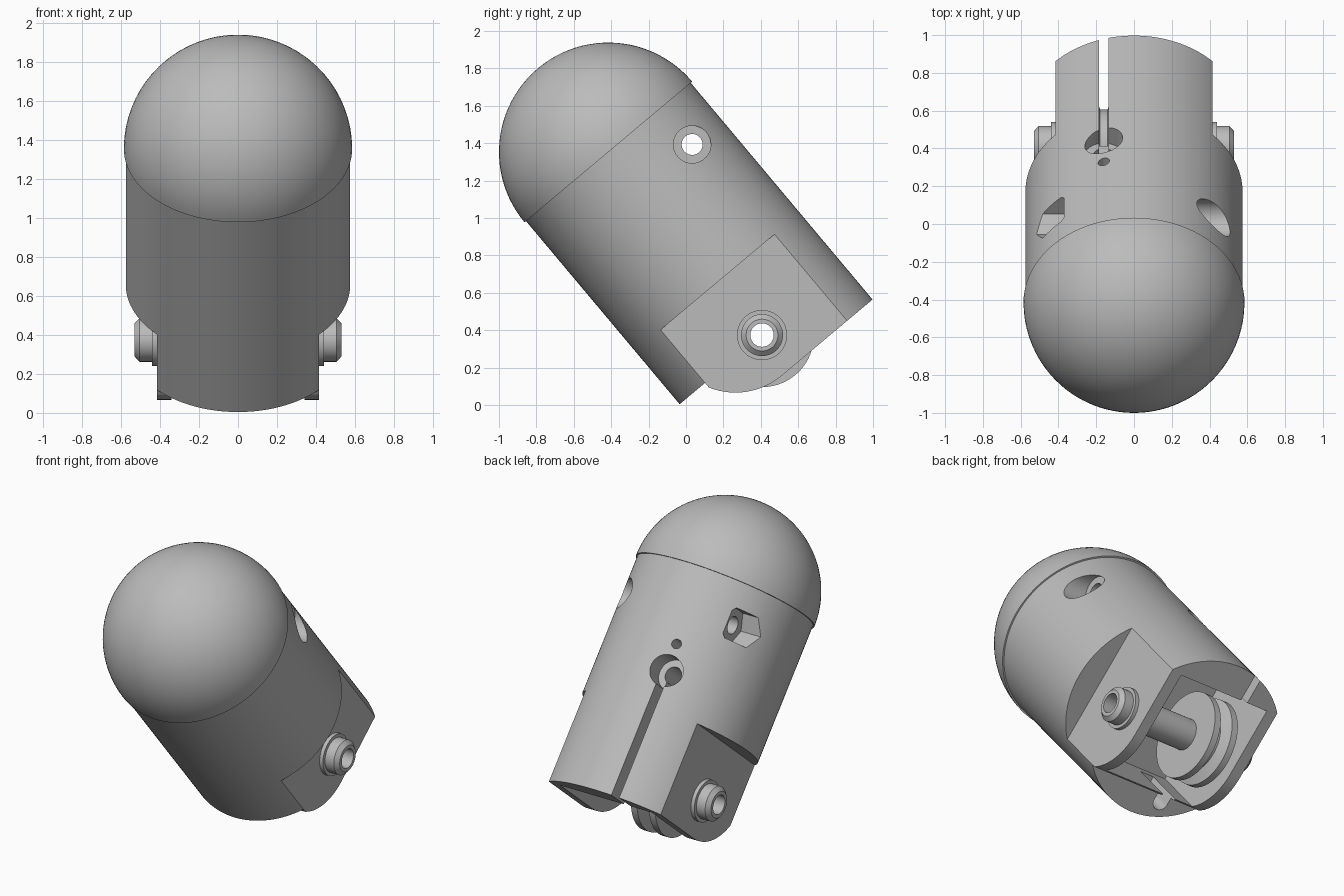
import bpy, bmesh, math
from mathutils import Matrix, Vector

if "Cube" in bpy.data.objects:
    bpy.data.objects.remove(bpy.data.objects["Cube"], do_unlink=True)

R = 0.575          # body radius
END = 1.512        # distance from dome seam to the long end
AXLE = 1.278       # distance from dome seam to the axle
CORD = -0.16       # sideways position of cord slot and pulley
PLACE = Matrix.Translation((0, -0.415, 1.353)) @ Matrix.Rotation(math.radians(40), 4, 'X')

grey = bpy.data.materials.new("plain_grey")
grey.use_nodes = True
grey.diffuse_color = (0.5, 0.5, 0.5, 1)
grey.node_tree.nodes["Principled BSDF"].inputs["Base Color"].default_value = (0.5, 0.5, 0.5, 1)


def finish(bm, name):
    """Turn a bmesh into a linked object."""
    bmesh.ops.recalc_face_normals(bm, faces=bm.faces[:])
    mesh = bpy.data.meshes.new(name)
    bm.to_mesh(mesh)
    bm.free()
    ob = bpy.data.objects.new(name, mesh)
    bpy.context.collection.objects.link(ob)
    mesh.materials.append(grey)
    return ob


# Positions are (side, up, along): along runs from the dome seam to the open end
def box(name, side, up, along):
    bm = bmesh.new()
    bmesh.ops.create_cube(bm, size=1)
    for v in bm.verts:
        s, u, a = (lo + (hi - lo) * (c + 0.5)
                   for c, (lo, hi) in zip(v.co, (side, up, along)))
        v.co = (s, u, -a)
    return finish(bm, name)


def rod(name, axis, radius, start, end, sides=48):
    start = Vector((start[0], start[1], -start[2]))
    end = Vector((end[0], end[1], -end[2]))
    turn = {'X': Matrix.Rotation(math.pi / 2, 4, 'Y'),
            'Y': Matrix.Rotation(math.pi / 2, 4, 'X'),
            'Z': Matrix.Identity(4)}[axis]
    bm = bmesh.new()
    bmesh.ops.create_cone(bm, cap_ends=True, segments=sides, radius1=radius, radius2=radius,
                          depth=(end - start).length,
                          matrix=Matrix.Translation((start + end) / 2) @ turn)
    return finish(bm, name)


def lathe(name, profile, sides=64):
    """Spin a closed (side, radius) profile around the axle."""
    bm = bmesh.new()
    rings = []
    for i in range(sides):
        t = 2 * math.pi * i / sides
        rings.append([bm.verts.new((x, r * math.cos(t), r * math.sin(t) - AXLE))
                      for x, r in profile])
    n = len(profile)
    for i in range(sides):
        p, q = rings[i], rings[(i + 1) % sides]
        for j in range(n):
            k = (j + 1) % n
            bm.faces.new((p[j], p[k], q[k], q[j]))
    return finish(bm, name)


def extrude_side(name, outline, half):
    """Extrude an (up, along) outline across the side direction."""
    bm = bmesh.new()
    face = bm.faces.new([bm.verts.new((-half, u, -a)) for u, a in outline])
    new = bmesh.ops.extrude_face_region(bm, geom=[face])["geom"]
    bmesh.ops.translate(bm, vec=(2 * half, 0, 0),
                        verts=[v for v in new if isinstance(v, bmesh.types.BMVert)])
    return finish(bm, name)


def cut(ob, cutters):
    for c in cutters:
        c.hide_render = True
        m = ob.modifiers.new(c.name, 'BOOLEAN')
        m.operation, m.solver, m.object = 'DIFFERENCE', 'EXACT', c
    bpy.context.view_layer.update()
    ev = ob.evaluated_get(bpy.context.evaluated_depsgraph_get())
    mesh = bpy.data.meshes.new_from_object(ev)
    ob.modifiers.clear()
    ob.data = mesh
    for c in cutters:
        bpy.data.objects.remove(c, do_unlink=True)


# Dome: half a sphere, a touch wider than the body
bm = bmesh.new()
bmesh.ops.create_uvsphere(bm, u_segments=96, v_segments=48, radius=0.585)
bmesh.ops.bisect_plane(bm, geom=bm.verts[:] + bm.edges[:] + bm.faces[:], dist=1e-4,
                       plane_co=(0, 0, 0), plane_no=(0, 0, 1), clear_inner=True)
bmesh.ops.holes_fill(bm, edges=[e for e in bm.edges if e.is_boundary])
dome = finish(bm, "dome")

# Body with its cuts
body = rod("body", 'Z', R, (0, 0, -0.05), (0, 0, END), 128)
cutters = []

# Short front end and rounded fork corners
arc = []
for i in range(13):
    u = -0.398 + 0.338 * i / 12
    arc.append((u, 1.128 + math.sqrt(0.384 ** 2 - (u + 0.06) ** 2)))
cutters.append(extrude_side("front_trim", [(-0.8, AXLE), (-0.398, AXLE)] + arc
                            + [(-0.06, 1.7), (-0.8, 1.7)], 0.8))

# Flats on both sides and the pocket between the fork ears
for s in (-1, 1):
    cutters.append(box("side_flat", sorted((s * 0.415, s * 0.8)), (-0.8, 0.8), (0.908, 1.8)))
cutters.append(box("pocket", (-0.34, 0.34), (-0.385, 0.385), (0.93, 1.8)))

# Cord slot with its recessed eyelet and keyhole end
cutters += [
    box("cord_slot", (CORD - 0.025, CORD + 0.025), (0.3, 0.8), (0.66, 1.8)),
    box("keyhole_slot", (CORD - 0.02, CORD + 0.02), (0.35, 0.8), (0.5, 0.68)),
    rod("keyhole_end", 'Y', 0.03, (CORD, 0.35, 0.5), (CORD, 0.8, 0.5), 24),
    rod("eyelet_recess", 'Y', 0.1, (CORD, 0.45, 0.675), (CORD, 0.8, 0.675)),
    rod("eyelet_hole", 'Y', 0.056, (CORD, 0.1, 0.675), (CORD, 0.7, 0.675), 32),
    # Groove inside the short front wall
    box("front_groove", (CORD - 0.05, CORD + 0.05), (-0.45, -0.3), (1.0, 1.6)),
    rod("front_groove_end", 'Z', 0.0502, (CORD, -0.45, 1.0), (CORD, -0.45, 1.6), 32),
]

# Cross bolt hole, round recess on one side and nut recess on the other
UP, ALONG = 0.369, 0.257
cutters += [
    rod("bolt_hole", 'X', 0.056, (-0.8, UP, ALONG), (0.8, UP, ALONG), 32),
    rod("bolt_head_recess", 'X', 0.1, (0.33, UP, ALONG), (0.8, UP, ALONG)),
    rod("nut_recess", 'X', 0.115, (-0.8, UP, ALONG), (-0.37, UP, ALONG), 6),
    rod("axle_hole", 'X', 0.09, (-0.8, 0, AXLE), (0.8, 0, AXLE)),
]
cut(body, cutters)

# Hollow axle with flanged, chamfered bushings outside the ears
half = [(0.34, 0.1), (0.41, 0.1), (0.41, 0.134), (0.44, 0.134), (0.44, 0.112),
        (0.505, 0.112), (0.53, 0.085), (0.53, 0.0625)]
axle = lathe("axle", half + [(-x, r) for x, r in reversed(half)])

# Grooved pulley lined up with the cord slot
side = [(0.09, 0.095), (0.09, 0.278), (0.045, 0.278), (0.02, 0.2)]
pulley = lathe("pulley", [(CORD + x, r) for x, r in side]
               + [(CORD - x, r) for x, r in reversed(side)])

# Tilt everything into place and shade
bpy.ops.object.select_all(action='DESELECT')
for ob in (dome, body, axle, pulley):
    ob.matrix_world = PLACE
    ob.select_set(True)
bpy.context.view_layer.objects.active = body
bpy.ops.object.shade_smooth_by_angle(angle=math.radians(30))
